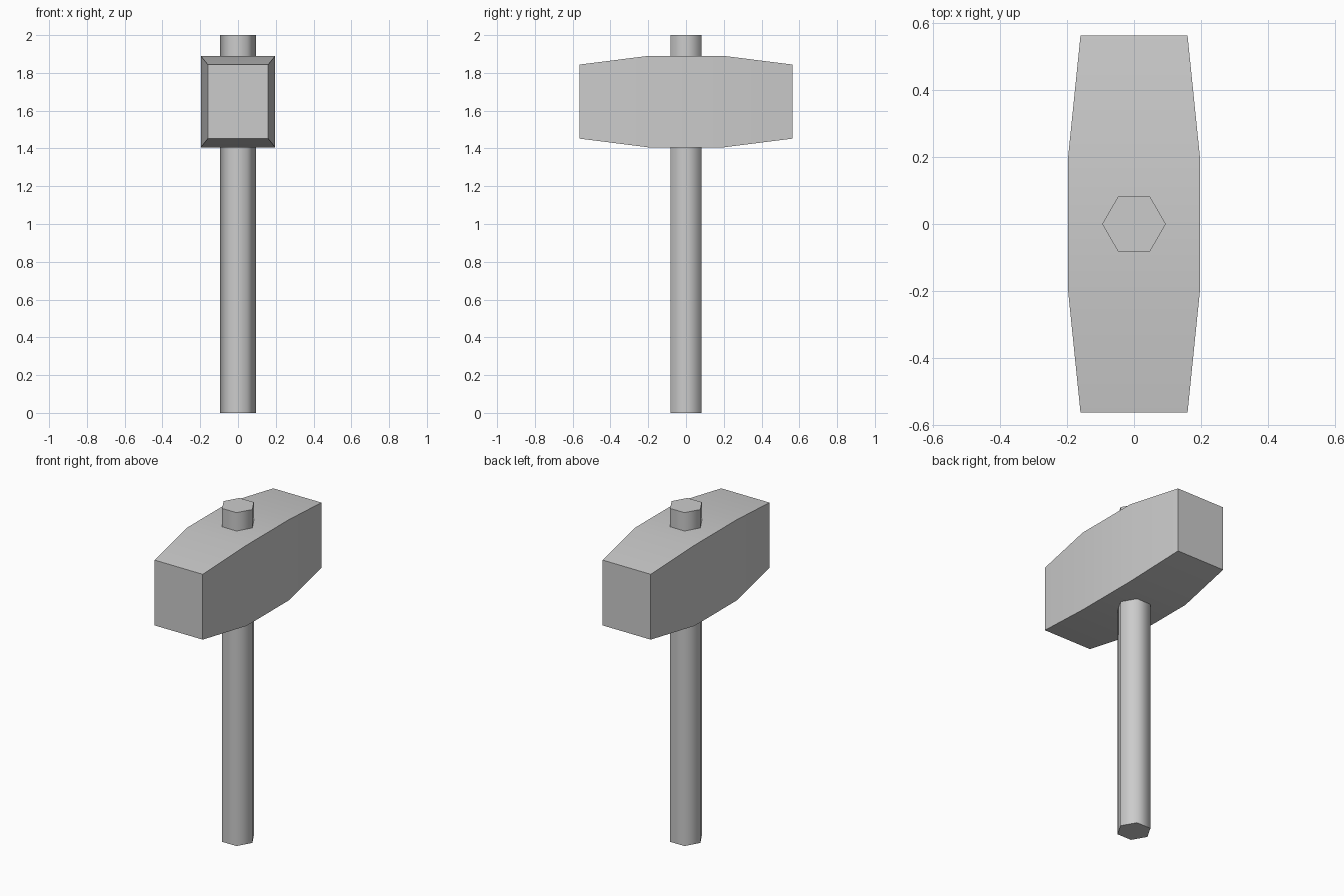
import bpy, bmesh
from math import radians

if "Cube" in bpy.data.objects:
    bpy.data.objects.remove(bpy.data.objects["Cube"])


def smooth(obj, degrees):
    bpy.ops.object.select_all(action='DESELECT')
    obj.select_set(True)
    bpy.context.view_layer.objects.active = obj
    bpy.ops.object.shade_smooth_by_angle(angle=radians(degrees))


# Handle: six-sided shaft with corners on the x axis, rounded shading
bpy.ops.mesh.primitive_cylinder_add(vertices=6, radius=0.095, depth=2,
                                    location=(0, 0, 1), rotation=(0, 0, radians(30)))
handle = bpy.context.object
handle.name = "handle"
bpy.ops.object.transform_apply(location=True, rotation=True, scale=True)
smooth(handle, 65)

# Head: rectangular sections lofted along y, tapering to both striking faces
MID_Z = 1.648
sections = [(-0.563, 0.16, 0.196), (-0.2, 0.197, 0.242),
            (0.2, 0.197, 0.242), (0.563, 0.16, 0.196)]  # y, half width, half height
bm = bmesh.new()
rings = [[bm.verts.new((sx * w, y, MID_Z + sz * h))
          for sx, sz in ((-1, -1), (1, -1), (1, 1), (-1, 1))]
         for y, w, h in sections]
for a, b in zip(rings, rings[1:]):
    for i in range(4):
        j = (i + 1) % 4
        bm.faces.new((a[i], a[j], b[j], b[i]))
bm.faces.new(rings[0])
bm.faces.new(rings[-1])
bmesh.ops.recalc_face_normals(bm, faces=bm.faces)
mesh = bpy.data.meshes.new("hammer_head")
bm.to_mesh(mesh)
bm.free()
head = bpy.data.objects.new("hammer_head", mesh)
bpy.context.collection.objects.link(head)
smooth(head, 30)
